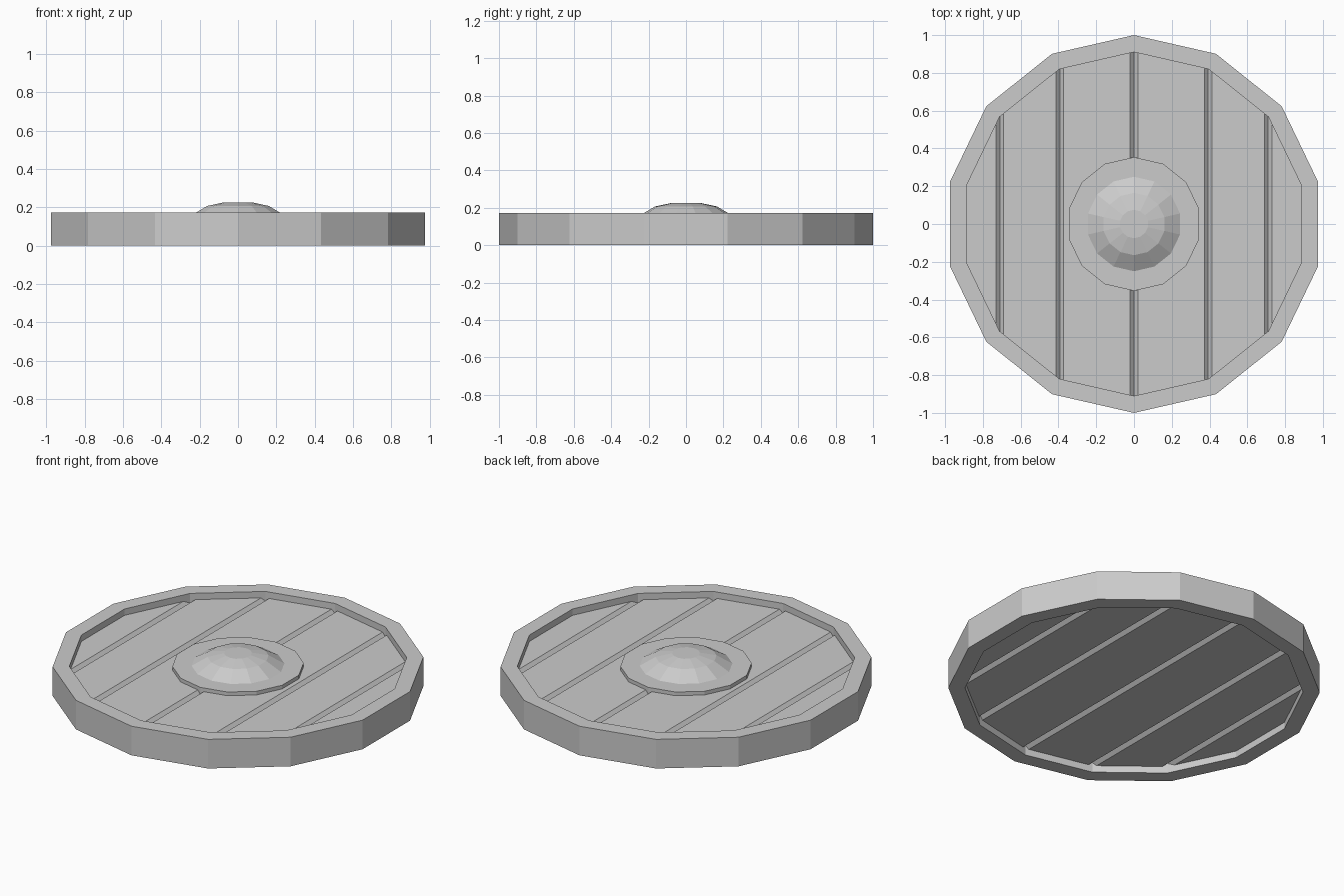
import bpy, bmesh, math
from mathutils import Vector

if "Cube" in bpy.data.objects:
    bpy.data.objects.remove(bpy.data.objects["Cube"])

SIDES = 14
BOARD_LOW, BOARD_TOP = 0.04, 0.135
CHAMFER = 0.02


def finish(name, bm):
    bmesh.ops.recalc_face_normals(bm, faces=bm.faces)
    mesh = bpy.data.meshes.new(name)
    bm.to_mesh(mesh)
    bm.free()
    obj = bpy.data.objects.new(name, mesh)
    bpy.context.collection.objects.link(obj)
    return obj


def lathe(name, profile, closed=False):
    """Turn an (r, z) profile around z with a corner pointing to +y."""
    bm = bmesh.new()
    rings = []
    for r, z in profile:
        rings.append([bm.verts.new((r * math.sin(2 * math.pi * i / SIDES),
                                    r * math.cos(2 * math.pi * i / SIDES), z))
                      for i in range(SIDES)])
    pairs = list(zip(rings, rings[1:]))
    if closed:
        pairs.append((rings[-1], rings[0]))
    for a, b in pairs:
        for i in range(SIDES):
            j = (i + 1) % SIDES
            bm.faces.new((a[i], a[j], b[j], b[i]))
    if not closed:
        bm.faces.new(rings[0])
        bm.faces.new(rings[-1])
    return finish(name, bm)


def plank(name, x0, x1, radius):
    """Chamfered board along y, trimmed to the polygon inside the rim."""
    c = CHAMFER
    lo, hi = BOARD_LOW, BOARD_TOP
    section = [(x0, lo + c), (x0 + c, lo), (x1 - c, lo), (x1, lo + c),
               (x1, hi - c), (x1 - c, hi), (x0 + c, hi), (x0, hi - c)]
    bm = bmesh.new()
    face = bm.faces.new([bm.verts.new((x, -1.1, z)) for x, z in section])
    ext = bmesh.ops.extrude_face_region(bm, geom=[face])
    moved = [v for v in ext["geom"] if isinstance(v, bmesh.types.BMVert)]
    bmesh.ops.translate(bm, verts=moved, vec=(0, 2.2, 0))
    apothem = radius * math.cos(math.pi / SIDES)
    for i in range(SIDES):
        a = 2 * math.pi * (i + 0.5) / SIDES
        n = Vector((math.sin(a), math.cos(a), 0))
        cut = bmesh.ops.bisect_plane(
            bm, geom=bm.verts[:] + bm.edges[:] + bm.faces[:],
            plane_co=n * apothem, plane_no=n, clear_outer=True)
        edges = [e for e in cut["geom_cut"] if isinstance(e, bmesh.types.BMEdge)]
        if edges:
            bmesh.ops.holes_fill(bm, edges=edges)
    return finish(name, bm)


# Outer rim
lathe("rim", [(1.0, 0), (1.0, 0.173), (0.91, 0.173), (0.91, 0)], closed=True)

# Boards with V grooves between them on both faces
seams = [-1.0, -0.71, -0.393, 0, 0.393, 0.71, 1.0]
for k, (x0, x1) in enumerate(zip(seams, seams[1:])):
    plank(f"plank_{k + 1}", x0, x1, 0.912)

# Centre boss: flat flange and faceted dome
lathe("boss_flange", [(0.354, 0.10), (0.354, 0.157), (0.25, 0.157), (0.25, 0.10)])
lathe("boss_dome", [(0.25, 0.12), (0.25, 0.157), (0.165, 0.207), (0.075, 0.226)])
